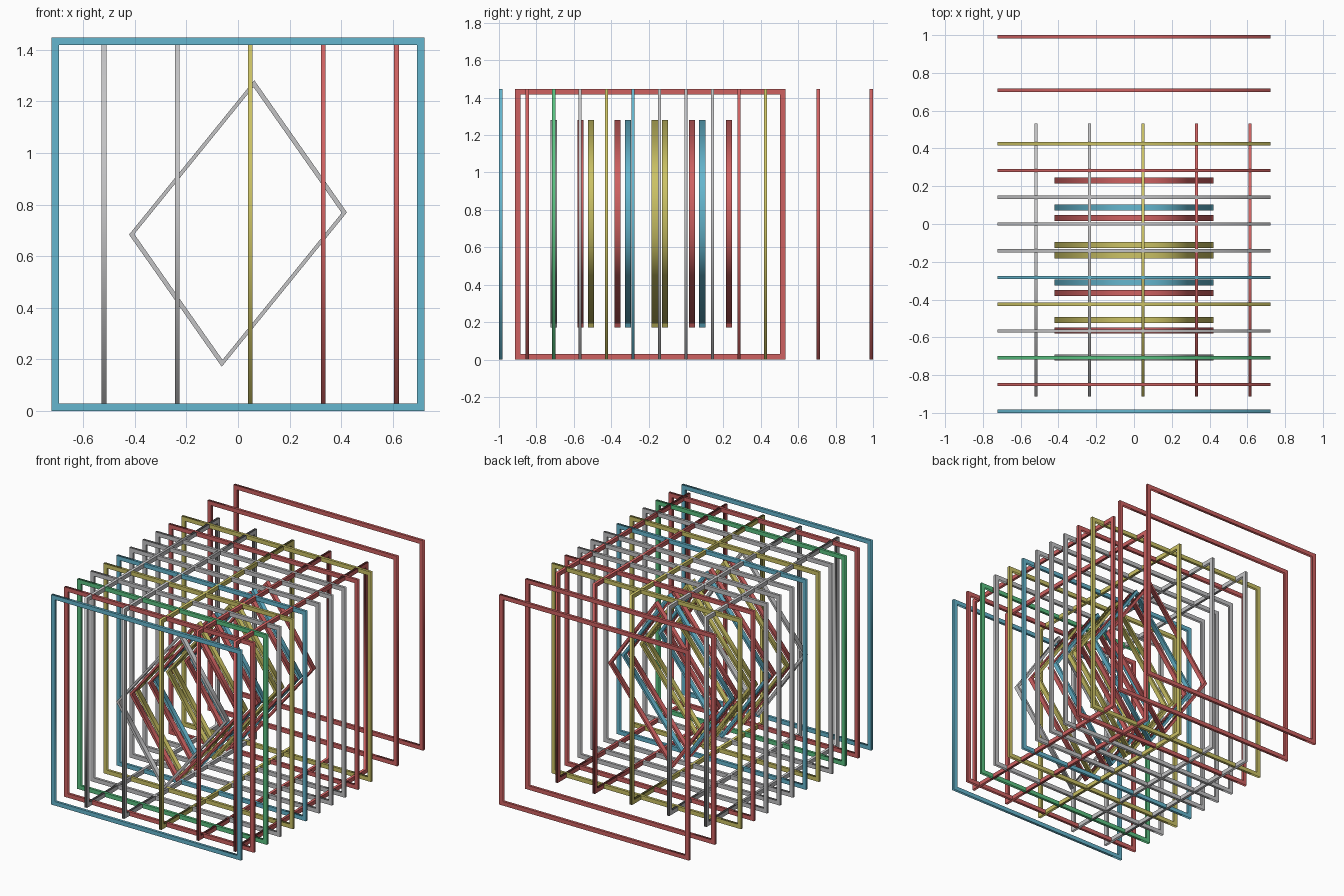
import bpy, bmesh

if "Cube" in bpy.data.objects:
    bpy.data.objects.remove(bpy.data.objects["Cube"])


def material(name, rgb):
    m = bpy.data.materials.new(name)
    m.diffuse_color = (*rgb, 1)
    m.use_nodes = True
    m.node_tree.nodes["Principled BSDF"].inputs["Base Color"].default_value = m.diffuse_color
    return m


MATS = {
    "red": material("red", (0.62, 0.12, 0.12)),
    "blue": material("blue", (0.13, 0.47, 0.62)),
    "yellow": material("yellow", (0.60, 0.54, 0.13)),
    "green": material("green", (0.10, 0.54, 0.22)),
    "grey": material("grey", (0.55, 0.55, 0.56)),
}
MID = 0.7235   # height of the common centre


def ring(name, corners, inner, depth, place, colour):
    """Four-sided closed ring; place(u, w, d) maps the profile into space."""
    bm = bmesh.new()
    h = depth / 2
    loops = []
    for u, w in corners:
        section = [(1, -h), (1, h), (inner, h), (inner, -h)]
        loops.append([bm.verts.new(place(u * s, w * s, d)) for s, d in section])
    for i in range(4):
        a, b = loops[i], loops[(i + 1) % 4]
        for j in range(4):
            k = (j + 1) % 4
            bm.faces.new((a[j], b[j], b[k], a[k])).smooth = True
            # rims stay crisp, walls run smoothly around the corners
            bm.edges.get((a[j], b[j])).smooth = False
    bmesh.ops.recalc_face_normals(bm, faces=bm.faces)
    me = bpy.data.meshes.new(name)
    bm.to_mesh(me)
    bm.free()
    me.materials.append(MATS[colour])
    ob = bpy.data.objects.new(name, me)
    bpy.context.collection.objects.link(ob)


S = 0.7225
square = [(-S, -S), (S, -S), (S, S), (-S, S)]
diamond = [(-0.422, -0.043), (-0.063, -0.555), (0.422, 0.043), (0.063, 0.555)]

# Square frames facing the front, evenly spaced with two gaps at the back
cross = {-7: "blue", -6: "red", -5: "green", -4: "grey", -3: "yellow",
         -2: "blue", -1: "grey", 0: "grey", 1: "grey", 2: "red",
         3: "yellow", 5: "red", 7: "red"}
for n, col in cross.items():
    y = n * 0.1416
    ring("cross_frame", square, 0.961, 0.018,
         lambda u, w, d, y=y: (u, y + d, MID + w), col)

# Square frames facing sideways
for i, col in enumerate(["grey", "grey", "yellow", "red", "red"]):
    x = -0.519 + 0.2833 * i
    ring("side_frame", square, 0.961, 0.018,
         lambda u, w, d, x=x: (x + d, -0.191 + u, MID + w), col)

# Two interleaved rows of skewed diamond rings in the middle
rows = [(0.230, ["red", "red", "yellow", "red", "red"]),
        (0.087, ["blue", "yellow", "blue", "yellow", "grey"])]
for start, cols in rows:
    for i, col in enumerate(cols):
        y = start - 0.1985 * i
        ring("diamond_ring", diamond, 0.952, 0.033,
             lambda u, w, d, y=y: (u, y + d, MID + 0.003 + w), col)
